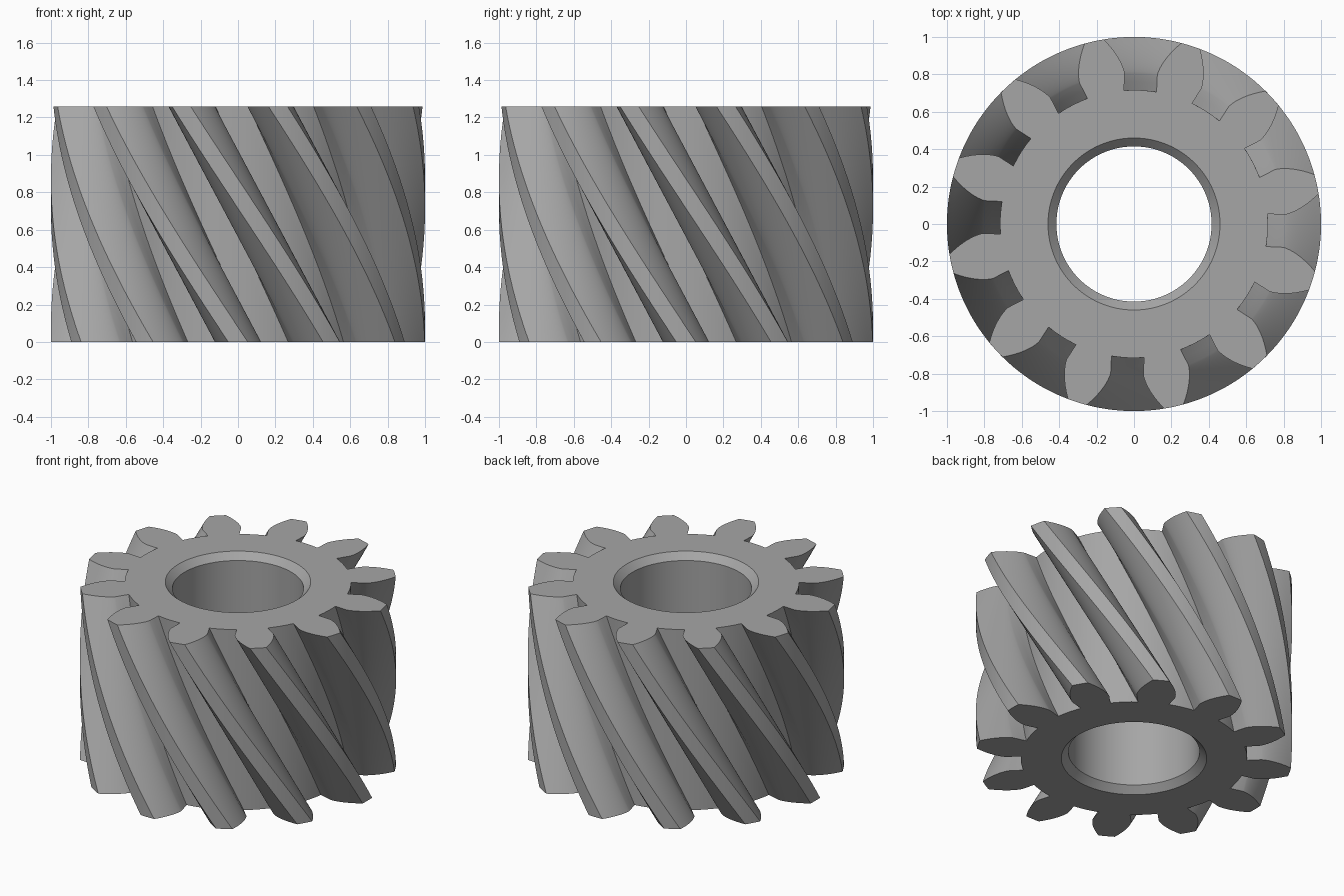
import bpy, bmesh, math

if "Cube" in bpy.data.objects:
    bpy.data.objects.remove(bpy.data.objects["Cube"])

TEETH, HEIGHT = 12, 1.26
TIP_R, PITCH_R, ROOT_R, BASE_R = 1.0, 0.874, 0.716, 0.8057
BORE_R, CHAMFER = 0.415, 0.045
TWIST = -HEIGHT * math.tan(math.radians(30)) / PITCH_R
LAYERS, BORE_SIDES = 48, 96
STEP = 2 * math.pi / TEETH


def involute(r):
    a = math.acos(min(1, BASE_R / r))
    return math.tan(a) - a


BASE_HALF = STEP / 4 + involute(PITCH_R)
GAP_HALF = BASE_R * math.sin(STEP / 2 - BASE_HALF)


def half_angle(r):
    # involute flank above the base circle, parallel-sided gap below it
    if r >= BASE_R:
        return BASE_HALF - involute(r)
    return STEP / 2 - math.asin(GAP_HALF / r)


# Outline of all teeth as (radius, angle) pairs
radii = [ROOT_R, (ROOT_R + BASE_R) / 2]
radii += [BASE_R + (TIP_R - BASE_R) * (i / 9) ** 1.4 for i in range(10)]
outline = []
tip, root = half_angle(TIP_R), half_angle(ROOT_R)
for t in range(TEETH):
    c = t * STEP
    outline += [(r, c - half_angle(r)) for r in radii]
    outline += [(TIP_R, c + tip * k) for k in (-0.5, 0, 0.5)]
    outline += [(r, c + half_angle(r)) for r in reversed(radii)]
    outline += [(ROOT_R, c + root + (STEP - 2 * root) * k / 4) for k in (1, 2, 3)]

bm = bmesh.new()


def ring(points, z):
    return [bm.verts.new((r * math.cos(a), r * math.sin(a), z)) for r, a in points]


def skin(rings):
    for lo, hi in zip(rings, rings[1:]):
        n = len(lo)
        for i in range(n):
            j = (i + 1) % n
            bm.faces.new((lo[i], lo[j], hi[j], hi[i]))


def loop_edges(loop):
    return [bm.edges.get((loop[i - 1], loop[i])) for i in range(len(loop))]


# Helical teeth
outer = []
for k in range(LAYERS + 1):
    f = k / LAYERS
    outer.append(ring([(r, a + TWIST * f) for r, a in outline], HEIGHT * f))
skin(outer)

# Bore with chamfered ends
bore = []
for r, z in ((BORE_R + CHAMFER, 0), (BORE_R, CHAMFER),
             (BORE_R, HEIGHT - CHAMFER), (BORE_R + CHAMFER, HEIGHT)):
    bore.append(ring([(r, 2 * math.pi * i / BORE_SIDES) for i in range(BORE_SIDES)], z))
skin(bore)

# Flat end faces
for k in (0, -1):
    bmesh.ops.triangle_fill(bm, edges=loop_edges(outer[k]) + loop_edges(bore[k]),
                            use_beauty=True)
bmesh.ops.recalc_face_normals(bm, faces=bm.faces[:])

mesh = bpy.data.meshes.new("helical_gear")
bm.to_mesh(mesh)
bm.free()
gear = bpy.data.objects.new("helical_gear", mesh)
bpy.context.collection.objects.link(gear)

steel = bpy.data.materials.new("steel_grey")
steel.diffuse_color = (0.38, 0.38, 0.38, 1)
steel.use_nodes = True
steel.node_tree.nodes["Principled BSDF"].inputs["Base Color"].default_value = steel.diffuse_color
mesh.materials.append(steel)

bpy.context.view_layer.objects.active = gear
gear.select_set(True)
bpy.ops.object.shade_smooth_by_angle(angle=math.radians(28))
